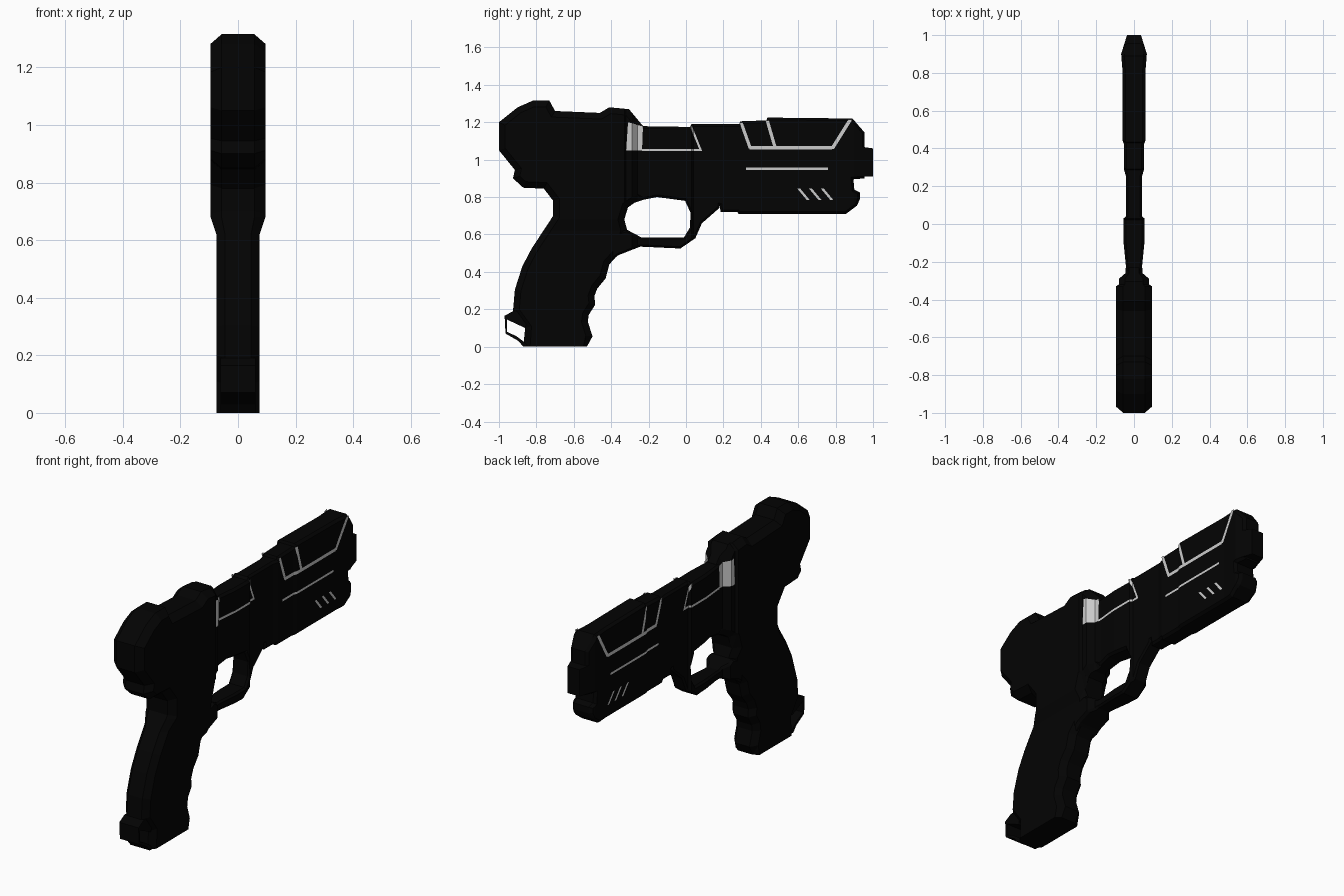
import bpy, bmesh
from mathutils import Vector

if "Cube" in bpy.data.objects:
    bpy.data.objects.remove(bpy.data.objects["Cube"])

# half width of the whole gun along its length, and limit by height for the slimmer grip
WIDTH_Y = [(-1, .095), (-.33, .095), (-.32, .08), (-.29, .08), (-.26, .045), (-.22, .043),
           (-.1, .055), (.03, .055), (.04, .042), (.25, .042), (.285, .052), (.42, .052),
           (.44, .06), (.8, .06), (.9, .068), (1, .037)]
WIDTH_Z = [(0, .075), (.62, .075), (.68, .095), (2, .095)]

dark = bpy.data.materials.new("dark_polymer")
dark.diffuse_color = (.001, .001, .001, 1)
dark.use_nodes = True
dark.node_tree.nodes["Principled BSDF"].inputs["Base Color"].default_value = dark.diffuse_color


def lerp(table, t):
    for (a, wa), (b, wb) in zip(table, table[1:]):
        if t <= b:
            return wa + (wb - wa) * max(0, t - a) / (b - a)
    return table[-1][1]


def half_width(y, z):
    return min(lerp(WIDTH_Y, y), lerp(WIDTH_Z, z))


def slice_at_stations(bm):
    for axis, table in ((1, WIDTH_Y), (2, WIDTH_Z)):
        normal = Vector((0, axis == 1, axis == 2))
        for t, _ in table[1:-1]:
            geom = bm.verts[:] + bm.edges[:] + bm.faces[:]
            bmesh.ops.bisect_plane(bm, geom=geom, dist=1e-5, plane_co=normal * t, plane_no=normal)


def finish(name, bm, material=None):
    mesh = bpy.data.meshes.new(name)
    bm.to_mesh(mesh)
    bm.free()
    if material:
        mesh.materials.append(material)
    obj = bpy.data.objects.new(name, mesh)
    bpy.context.collection.objects.link(obj)
    return obj


def part(name, outline, chamfer=0, keep=1, scale=1):
    """Side outline (y, z) extruded across x, chamfered, then shaped by the width tables."""
    bm = bmesh.new()
    face = bm.faces.new([bm.verts.new((-1, y, z)) for y, z in outline])
    ext = bmesh.ops.extrude_face_region(bm, geom=[face], use_keep_orig=True)["geom"]
    for v in ext:
        if isinstance(v, bmesh.types.BMVert):
            v.co.x = 1
    bmesh.ops.recalc_face_normals(bm, faces=bm.faces[:])
    if chamfer:
        caps = [f for f in bm.faces if abs(f.normal.x) > .9]
        bmesh.ops.inset_region(bm, faces=caps, thickness=chamfer, use_even_offset=True)
        inner = {v for f in bm.faces if len(f.verts) == len(outline) for v in f.verts}
        for v in bm.verts:
            if v.co.z < chamfer + .012:      # the foot of the grip stays square
                v.co.z = 0
            if v not in inner:
                v.co.x *= keep
    bmesh.ops.triangulate(bm, faces=bm.faces[:])
    slice_at_stations(bm)
    for v in bm.verts:
        v.co.x *= half_width(v.co.y, v.co.z) * scale
    bmesh.ops.recalc_face_normals(bm, faces=bm.faces[:])
    return finish(name, bm, dark)


def inlay(name, quads):
    """Thin grey inlays lying on both flanks."""
    bm = bmesh.new()
    for q in quads:
        for s in (1, -1):
            pts = q if s > 0 else q[::-1]
            bm.faces.new([bm.verts.new((s, y, z)) for y, z in pts])
    slice_at_stations(bm)
    for v in bm.verts:
        v.co.x *= half_width(v.co.y, v.co.z) + .0015
    bm.normal_update()
    for f in bm.faces:
        if f.normal.x * f.calc_center_median().x < 0:
            f.normal_flip()
    return finish(name, bm)


def stroke(a, b, t, upright=False):
    """Quad along a-b, t thick in z (or in y when upright)."""
    d = (t, 0) if upright else (0, t)
    return [a, b, (b[0] + d[0], b[1] + d[1]), (a[0] + d[0], a[1] + d[1])]


# wide rear housing flowing into the finger-grooved grip
part("rear_housing_and_grip", [
    (-1, 1.05), (-1, 1.2), (-.9, 1.28), (-.82, 1.315), (-.73, 1.315), (-.7, 1.26), (-.46, 1.25),
    (-.41, 1.28), (-.305, 1.27), (-.23, 1.18), (-.23, .785), (-.275, .77), (-.31, .745),
    (-.33, .68), (-.315, .625), (-.34, .5), (-.365, .49), (-.41, .44), (-.43, .365),
    (-.475, .31), (-.49, .27), (-.485, .225), (-.52, .17), (-.525, .135), (-.5, .055),
    (-.53, 0), (-.87, 0), (-.86, .1), (-.925, .19), (-.915, .305), (-.875, .43),
    (-.825, .525), (-.71, .7), (-.71, .78), (-.76, .845), (-.87, .85), (-.925, .9),
    (-.915, .945)], .033, .6)

# slide and frame forward of the housing
part("front_body", [
    (-.29, .82), (-.23, .785), (-.155, .8), (-.005, .78), (.18, .755), (.185, .72), (.275, .72),
    (.28, .71), (.855, .71), (.915, .755), (.93, .79), (.93, .825), (.9, .84), (.895, .895),
    (.955, .9), (.955, 1.145), (.89, 1.22), (.435, 1.225), (.43, 1.21), (.29, 1.205),
    (.285, 1.19), (.03, 1.19), (.02, 1.175), (-.29, 1.18)], .012, .75)

# trigger guard bow
part("trigger_guard", [
    (-.4, .6), (-.315, .625), (-.24, .585), (-.01, .585), (.02, .635), (.025, .715),
    (-.005, .78), (0, .82), (.18, .82), (.18, .745), (.165, .73), (.085, .66), (.05, .58),
    (-.03, .525), (-.245, .535), (-.36, .49), (-.4, .46)], .01, .8)

# muzzle block
part("muzzle", [(.9, .91), (1, .91), (1, 1.06), (.9, 1.075)])

# open loop at the heel of the grip
part("grip_heel_loop", [
    (-.97, .165), (-.965, .07), (-.895, .03), (-.87, 0), (-.84, 0), (-.865, .025),
    (-.905, .055), (-.957, .08), (-.957, .145), (-.86, .1), (-.84, .19), (-.925, .19)], scale=.8)

# grey inlays on both flanks
inlay("housing_inlay", [
    [(-.32, 1.05), (-.235, 1.05), (-.23, 1.18), (-.31, 1.2)],
    stroke((-.235, 1.045), (.08, 1.045), .012),
    stroke((.075, 1.045), (.02, 1.18), .012, True)])
inlay("slide_inlay", [
    stroke((.34, 1.055), (.78, 1.055), .018),
    stroke((.335, 1.06), (.285, 1.2), .018, True),
    stroke((.465, 1.073), (.425, 1.21), .018, True),
    stroke((.77, 1.058), (.868, 1.215), .022, True),
    stroke((.32, .945), (.76, .945), .012)])
inlay("vent_inlay", [stroke((.645 + i * .063, .785), (.595 + i * .063, .845), .016, True)
                     for i in range(3)])
